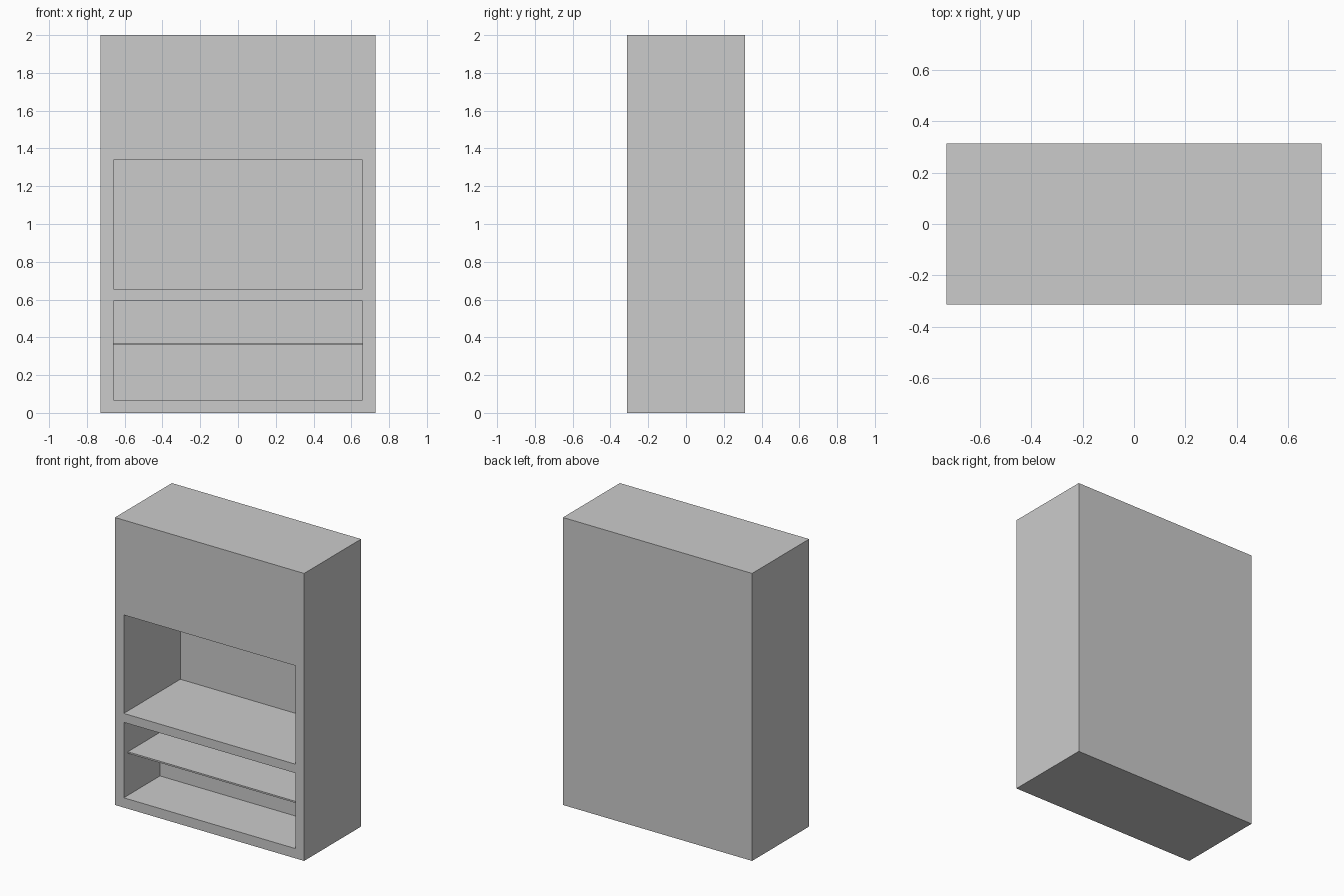
import bpy

# Remove the default cube only
cube = bpy.data.objects.get("Cube")
if cube:
    bpy.data.objects.remove(cube, do_unlink=True)

# Single flat grey finish
grey = bpy.data.materials.new("plain grey")
grey.use_nodes = True
colour = (0.6, 0.6, 0.6, 1)
grey.diffuse_color = colour
grey.node_tree.nodes["Principled BSDF"].inputs["Base Color"].default_value = colour


def box(name, half_x, y0, y1, z0, z1):
    """Box centred on x, spanning the given y and z limits."""
    bpy.ops.mesh.primitive_cube_add(size=1, location=(0, (y0 + y1) / 2, (z0 + z1) / 2))
    ob = bpy.context.object
    ob.name = name
    ob.scale = (2 * half_x, y1 - y0, z1 - z0)
    bpy.ops.object.transform_apply(location=True, rotation=False, scale=True)
    ob.data.materials.append(grey)
    return ob


def cut(target, cutter):
    """Subtract the cutter from the target, then discard it."""
    cutter.hide_render = True
    mod = target.modifiers.new("niche", 'BOOLEAN')
    mod.operation = 'DIFFERENCE'
    mod.solver = 'EXACT'
    mod.object = cutter
    bpy.context.view_layer.objects.active = target
    bpy.ops.object.modifier_apply(modifier=mod.name)
    bpy.data.objects.remove(cutter, do_unlink=True)


FRONT, BACK = -0.313, 0.313
INNER = 0.66          # half width of the openings
LOWER_BACK = 0.085    # rear wall of the shallow lower niche

# Cabinet body with a deep upper niche and a shallower lower one
cabinet = box("cabinet_body", 0.728, FRONT, BACK, 0, 2)
cut(cabinet, box("upper_niche_cutter", INNER, FRONT - 0.1, BACK - 0.004, 0.655, 1.34))
cut(cabinet, box("lower_niche_cutter", INNER, FRONT - 0.1, LOWER_BACK, 0.068, 0.593))

# Thin shelf, set back a little from the front
box("lower_shelf", INNER, FRONT + 0.045, LOWER_BACK, 0.36, 0.371)
